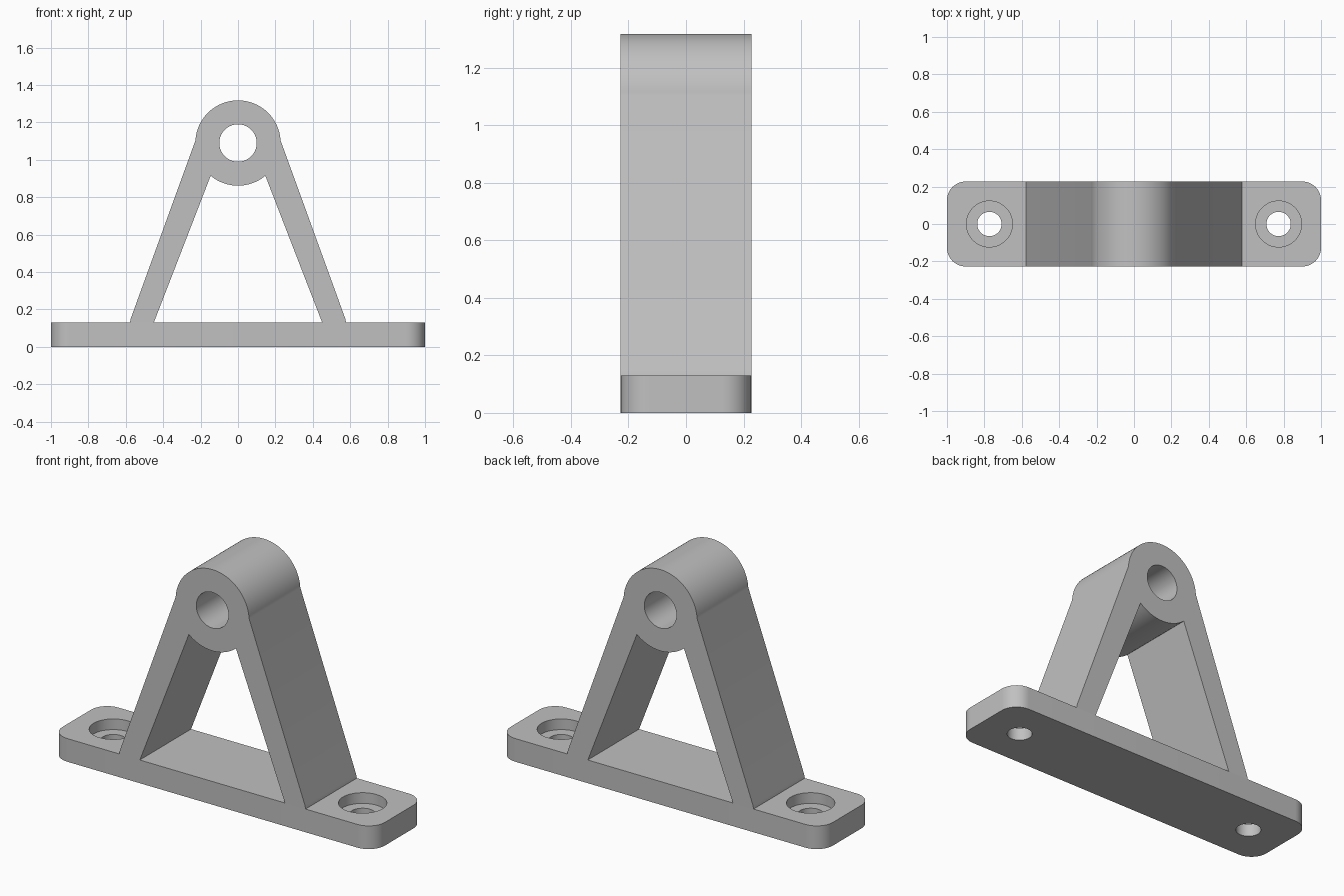
import bpy, bmesh
from math import sin, cos, pi, atan2, radians
from mathutils import Matrix, Vector

HALF_Y, PLATE_Z = 0.227, 0.13
EYE_Z, EYE_R, BORE_R = 1.09, 0.228, 0.1
SCREW_X, HOLE_R, SEAT_R, SEAT_Z = 0.773, 0.065, 0.123, 0.07

if "Cube" in bpy.data.objects:
    bpy.data.objects.remove(bpy.data.objects["Cube"])

# Single plain grey material
grey = bpy.data.materials.new("plain grey")
grey.use_nodes = True
colour = (0.53, 0.53, 0.53, 1)
grey.diffuse_color = colour
grey.node_tree.nodes["Principled BSDF"].inputs["Base Color"].default_value = colour


def add_mesh(name, bm):
    mesh = bpy.data.meshes.new(name)
    bm.to_mesh(mesh)
    bm.free()
    obj = bpy.data.objects.new(name, mesh)
    bpy.context.collection.objects.link(obj)
    obj.data.materials.append(grey)
    return obj


def select(obj):
    bpy.ops.object.select_all(action='DESELECT')
    obj.select_set(True)
    bpy.context.view_layer.objects.active = obj


def arc(start, end, steps=48):
    """Points on the eye's rim between two angles."""
    angles = [start + (end - start) * i / steps for i in range(steps + 1)]
    return [(EYE_R * cos(a), EYE_Z + EYE_R * sin(a)) for a in angles]


def cylinder(bm, x, z0, z1, radius):
    bmesh.ops.create_cone(bm, cap_ends=True, segments=64, radius1=radius, radius2=radius,
                          depth=z1 - z0, matrix=Matrix.Translation((x, 0, (z0 + z1) / 2)))


# Base plate with rounded vertical corners
bm = bmesh.new()
bmesh.ops.create_cube(bm, size=1, matrix=Matrix.Translation((0, 0, PLATE_Z / 2))
                      @ Matrix.Diagonal((2, 2 * HALF_Y, PLATE_Z, 1)))
uprights = [e for e in bm.edges if abs(e.verts[0].co.z - e.verts[1].co.z) > 0.1]
bmesh.ops.bevel(bm, geom=uprights, offset=0.1, segments=12, profile=0.5, affect='EDGES')
base = add_mesh("base_plate", bm)

# Counterbored screw holes
for label, z0, z1, radius in (("screw_hole_cutter", -0.1, 0.3, HOLE_R),
                              ("screw_seat_cutter", SEAT_Z, 0.3, SEAT_R)):
    bm = bmesh.new()
    for side in (-1, 1):
        cylinder(bm, side * SCREW_X, z0, z1, radius)
    cutter = add_mesh(label, bm)
    cutter.hide_render = True
    cutter.hide_set(True)
    cut = base.modifiers.new(label, 'BOOLEAN')
    cut.operation, cut.solver, cut.object = 'DIFFERENCE', 'EXACT', cutter
    select(base)
    bpy.ops.object.modifier_apply(modifier=cut.name)
    bpy.data.objects.remove(cutter)

# Two legs joined by the bearing eye, drawn as one outline
outer_angle = atan2(1.104 - EYE_Z, 0.227)
inner_angle = atan2(0.915 - EYE_Z, 0.146)
outline = [(0.578, PLATE_Z), (0.574, 0.15)]
outline += arc(outer_angle, pi - outer_angle)
outline += [(-0.574, 0.15), (-0.578, PLATE_Z), (-0.45, PLATE_Z)]
outline += arc(-pi - inner_angle, inner_angle, 24)
outline += [(0.45, PLATE_Z)]
bore = [(BORE_R * cos(2 * pi * i / 64), EYE_Z + BORE_R * sin(2 * pi * i / 64)) for i in range(64)]

curve = bpy.data.curves.new("leg_frame", 'CURVE')
curve.dimensions, curve.fill_mode, curve.extrude = '2D', 'BOTH', HALF_Y
for points in (outline, bore):
    spline = curve.splines.new('POLY')
    spline.points.add(len(points) - 1)
    spline.use_cyclic_u = True
    for point, (x, z) in zip(spline.points, points):
        point.co = (x, z, 0, 1)
frame = bpy.data.objects.new("leg_frame", curve)
bpy.context.collection.objects.link(frame)
frame.data.materials.append(grey)
select(frame)
bpy.ops.object.convert(target='MESH')
frame = bpy.context.object
frame.data.transform(Matrix.Rotation(radians(90), 4, 'X'))

# Weld the frame's caps to its walls
bm = bmesh.new()
bm.from_mesh(frame.data)
bmesh.ops.remove_doubles(bm, verts=bm.verts, dist=0.0001)
bmesh.ops.recalc_face_normals(bm, faces=bm.faces)
bm.to_mesh(frame.data)
bm.free()

# Smooth round walls, crisp edges
for obj in (base, frame):
    select(obj)
    bpy.ops.object.shade_smooth_by_angle(angle=radians(15))
